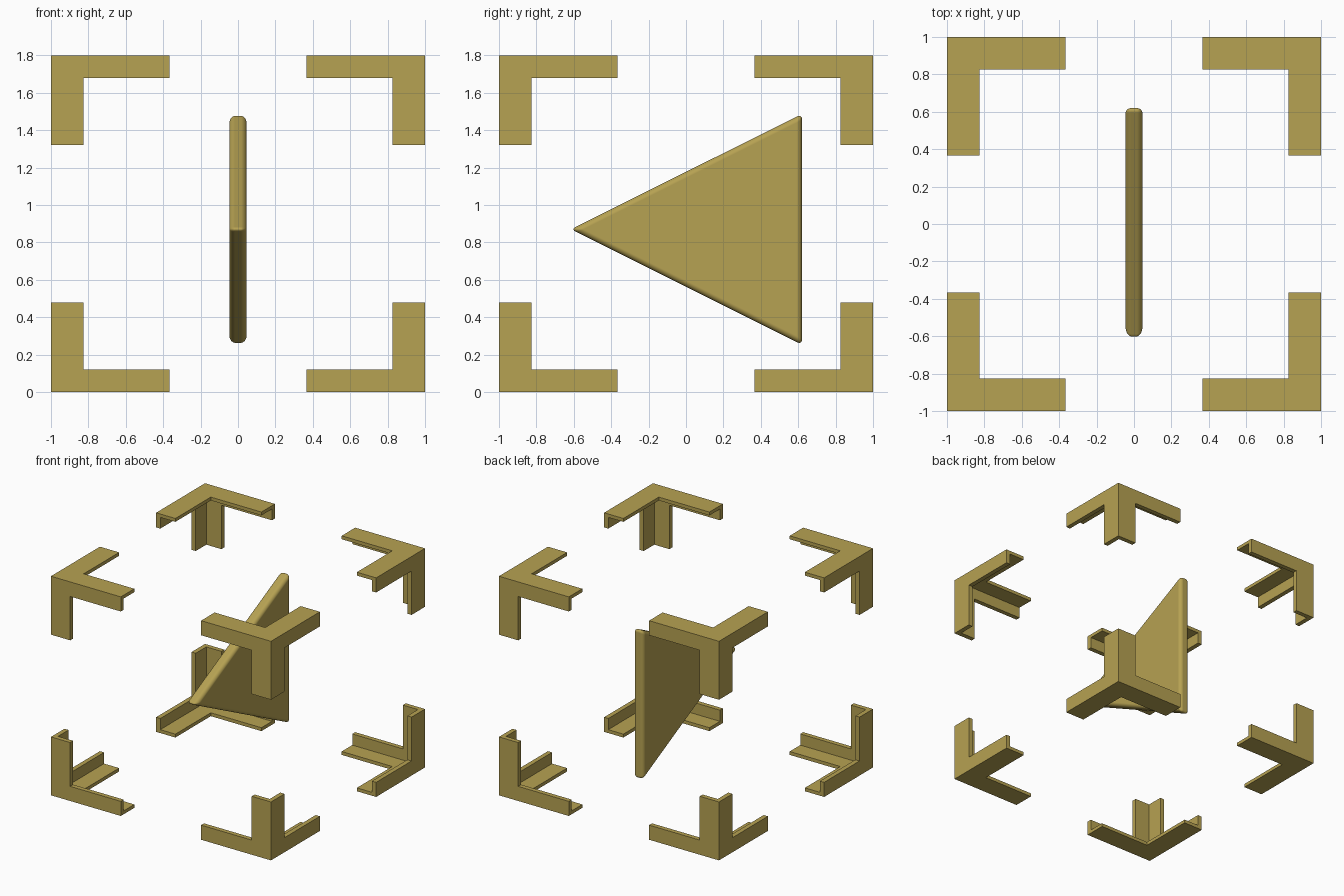
import bpy, bmesh
from itertools import product

if "Cube" in bpy.data.objects:
    bpy.data.objects.remove(bpy.data.objects["Cube"])

brass = bpy.data.materials.new("brass")
brass.diffuse_color = (0.47, 0.36, 0.085, 1)
brass.use_nodes = True
brass.node_tree.nodes["Principled BSDF"].inputs["Base Color"].default_value = brass.diffuse_color


def add_object(name, bm, z):
    bmesh.ops.recalc_face_normals(bm, faces=bm.faces)
    mesh = bpy.data.meshes.new(name)
    bm.to_mesh(mesh)
    bm.free()
    obj = bpy.data.objects.new(name, mesh)
    obj.location.z = z
    mesh.materials.append(brass)
    bpy.context.collection.objects.link(obj)
    return obj


# Corner bracket: three L-section arms as one solid, cut from a 3x3x3 cell grid.
# Grid steps run inward: outer corner, plate thickness, arm width, arm length.
xy = (1.0, 0.962, 0.825, 0.365)
zz = (0.9, 0.872, 0.78, 0.42)
grid = (xy, xy, zz)


def solid(cell):
    s = sorted(cell)
    return 0 <= s[0] < 1 and s[1] <= 1 and s[2] <= 2


bm = bmesh.new()
for cell in product(range(3), repeat=3):
    if not solid(cell):
        continue
    for axis, side in product(range(3), (0, 1)):
        near = list(cell)
        near[axis] += 2 * side - 1
        if solid(near):
            continue
        u, v = [a for a in range(3) if a != axis]
        corners = []
        for du, dv in ((0, 0), (1, 0), (1, 1), (0, 1)):
            p = list(cell)
            p[axis] += side
            p[u] += du
            p[v] += dv
            corners.append(bm.verts.new([grid[a][p[a]] for a in range(3)]))
        bm.faces.new(corners)
bmesh.ops.remove_doubles(bm, verts=bm.verts, dist=1e-5)
bmesh.ops.dissolve_limit(bm, angle_limit=0.01, verts=bm.verts, edges=bm.edges)
brackets = add_object("corner_brackets", bm, 0.9)

# Repeat the bracket at all eight corners
mirror = brackets.modifiers.new("mirror", "MIRROR")
mirror.use_axis = (True, True, True)
mirror.use_mirror_merge = False

# Triangular pointer panel with rounded edges
bm = bmesh.new()
outline = ((-0.615, 0), (0.62, -0.617), (0.62, 0.617))
face = bm.faces.new([bm.verts.new((-0.046, y, z)) for y, z in outline])
ext = bmesh.ops.extrude_face_region(bm, geom=[face], use_keep_orig=True)
top = [g for g in ext["geom"] if isinstance(g, bmesh.types.BMVert)]
bmesh.ops.translate(bm, verts=top, vec=(0.092, 0, 0))
panel = add_object("direction_triangle", bm, 0.87)
panel.data.polygons.foreach_set("use_smooth", [True] * len(panel.data.polygons))
bevel = panel.modifiers.new("rounding", "BEVEL")
bevel.width = 0.03
bevel.segments = 5
bevel.limit_method = "NONE"
bevel.harden_normals = True
